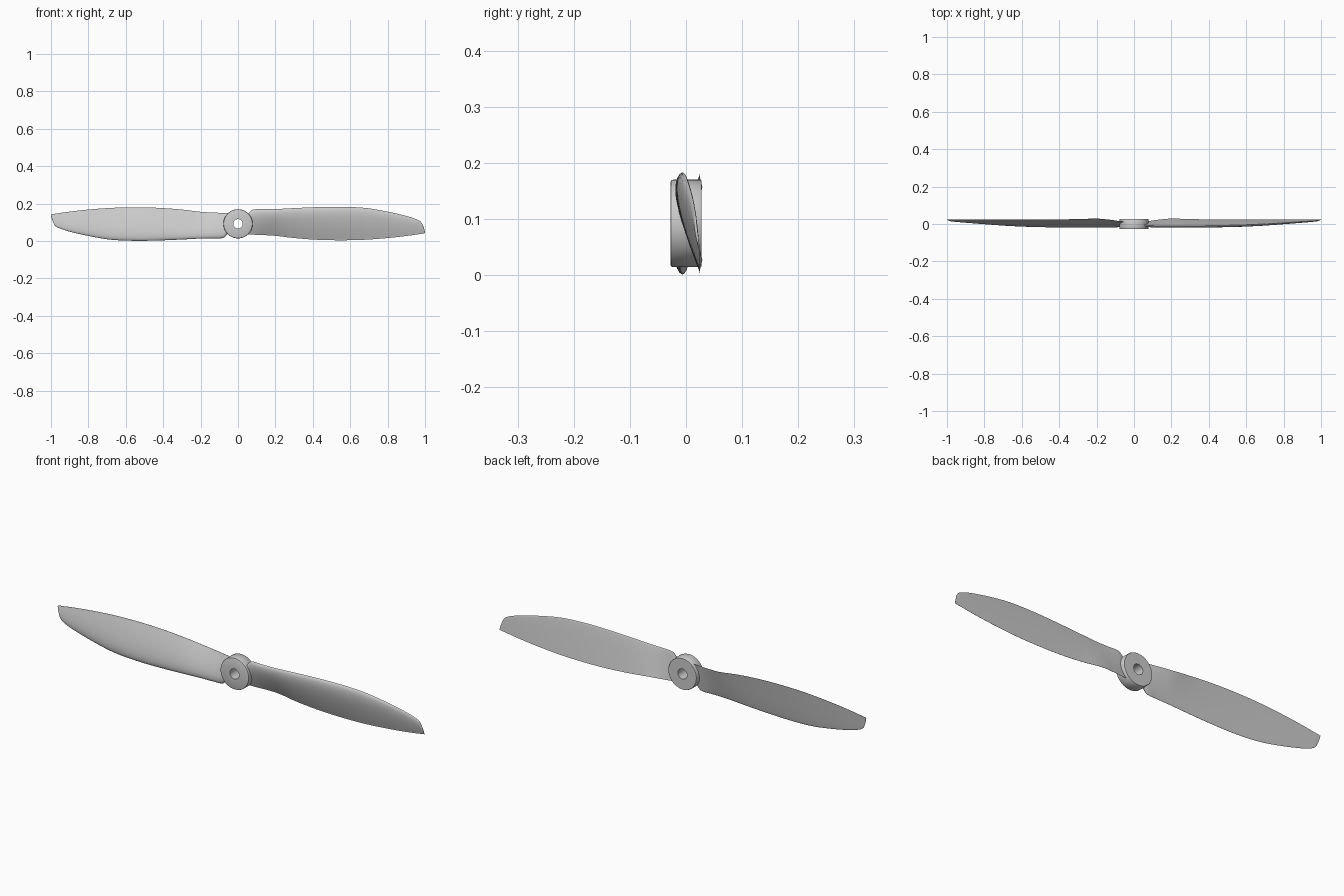
import bpy, bmesh, math
from mathutils import Vector

if "Cube" in bpy.data.objects:
    bpy.data.objects.remove(bpy.data.objects["Cube"])

CZ = 0.092  # height of the hub axis

# Blade stations: x, leading edge y z, trailing edge y z, thickness
KEYS = [
    (0.045, -0.004, 0.130, 0.012, 0.036, 0.022),
    (0.060, -0.006, 0.152, 0.014, 0.035, 0.023),
    (0.080, -0.007, 0.168, 0.016, 0.034, 0.024),
    (0.130, -0.010, 0.170, 0.023, 0.032, 0.025),
    (0.200, -0.011, 0.171, 0.029, 0.028, 0.025),
    (0.300, -0.010, 0.176, 0.026, 0.016, 0.026),
    (0.420, -0.008, 0.181, 0.025, 0.007, 0.027),
    (0.550, -0.005, 0.183, 0.025, 0.004, 0.027),
    (0.680, 0.000, 0.177, 0.025, 0.007, 0.024),
    (0.800, 0.007, 0.157, 0.025, 0.016, 0.019),
    (0.900, 0.013, 0.134, 0.025, 0.027, 0.014),
    (0.950, 0.016, 0.118, 0.025, 0.034, 0.011),
    (0.975, 0.018, 0.105, 0.025, 0.038, 0.009),
    (0.986, 0.019, 0.090, 0.025, 0.039, 0.007),
    (0.995, 0.022, 0.066, 0.025, 0.041, 0.004),
    (1.000, 0.024, 0.047, 0.025, 0.042, 0.002),
]


def slope(i, c):
    a, b = KEYS[max(i - 1, 0)], KEYS[min(i + 1, len(KEYS) - 1)]
    return (b[c] - a[c]) / (b[0] - a[0])


def stations(steps=5):
    # smooth interpolation between the key stations
    out = []
    for i in range(len(KEYS) - 1):
        a, b = KEYS[i], KEYS[i + 1]
        h = b[0] - a[0]
        for k in range(steps):
            t = k / steps
            row = [a[0] + h * t]
            for c in range(1, 6):
                row.append((2*t**3 - 3*t*t + 1) * a[c] + (t**3 - 2*t*t + t) * h * slope(i, c)
                           + (3*t*t - 2*t**3) * b[c] + (t**3 - t*t) * h * slope(i + 1, c))
            out.append(row)
    return out + [list(KEYS[-1])]


def section(row, n=16):
    # flat-backed aerofoil: cambered front, nearly flat back
    x, ly, lz, ty, tz, th = row
    le, te = Vector((x, ly, lz)), Vector((x, ty, tz))
    d = te - le
    nrm = Vector((0, d.z, -d.y)).normalized()
    s = [(1 - math.cos(math.pi * k / n)) / 2 for k in range(n + 1)]

    def front(u):
        return 1.28 * th * (1.48 * math.sqrt(u) - 0.63 * u - 1.76 * u*u + 1.42 * u**3 - 0.51 * u**4)

    def back(u):
        return -0.06 * th * math.sin(math.pi * math.sqrt(u))
    pts = [le + d * u + nrm * max(front(u), 0.0006) for u in s]
    pts += [le + d * u + nrm * back(u) for u in reversed(s[1:-1])]
    pts.insert(n + 1, te.copy())
    return pts


def finish(name, bm, angle):
    bmesh.ops.recalc_face_normals(bm, faces=bm.faces)
    me = bpy.data.meshes.new(name)
    bm.to_mesh(me)
    bm.free()
    ob = bpy.data.objects.new(name, me)
    bpy.context.collection.objects.link(ob)
    bpy.ops.object.select_all(action='DESELECT')
    ob.select_set(True)
    bpy.context.view_layer.objects.active = ob
    bpy.ops.object.shade_smooth_by_angle(angle=math.radians(angle))
    return ob


def blade(name, sign):
    # sign -1 turns the blade half a revolution about the hub axis
    bm = bmesh.new()
    rings = [[bm.verts.new((p.x * sign, p.y, CZ + (p.z - CZ) * sign)) for p in section(r)]
             for r in stations()]
    for a, b in zip(rings, rings[1:]):
        for i in range(len(a)):
            j = (i + 1) % len(a)
            bm.faces.new((a[i], a[j], b[j], b[i]))
    bm.faces.new(rings[0])
    bm.faces.new(rings[-1])
    return finish(name, bm, 50)


def hub(name, profile, seg=64):
    # ring-shaped lathe about the y axis
    bm = bmesh.new()
    rings = []
    for k in range(seg):
        a = 2 * math.pi * k / seg
        rings.append([bm.verts.new((r * math.cos(a), y, CZ + r * math.sin(a))) for r, y in profile])
    for k in range(seg):
        a, b = rings[k], rings[(k + 1) % seg]
        for i in range(len(profile)):
            j = (i + 1) % len(profile)
            bm.faces.new((a[i], a[j], b[j], b[i]))
    return finish(name, bm, 40)


blade("right_blade", 1)
blade("left_blade", -1)
hub("hub", [(0.025, -0.028), (0.073, -0.028), (0.0765, -0.0265), (0.078, -0.023),
            (0.078, 0.025), (0.076, 0.028), (0.025, 0.028)])
